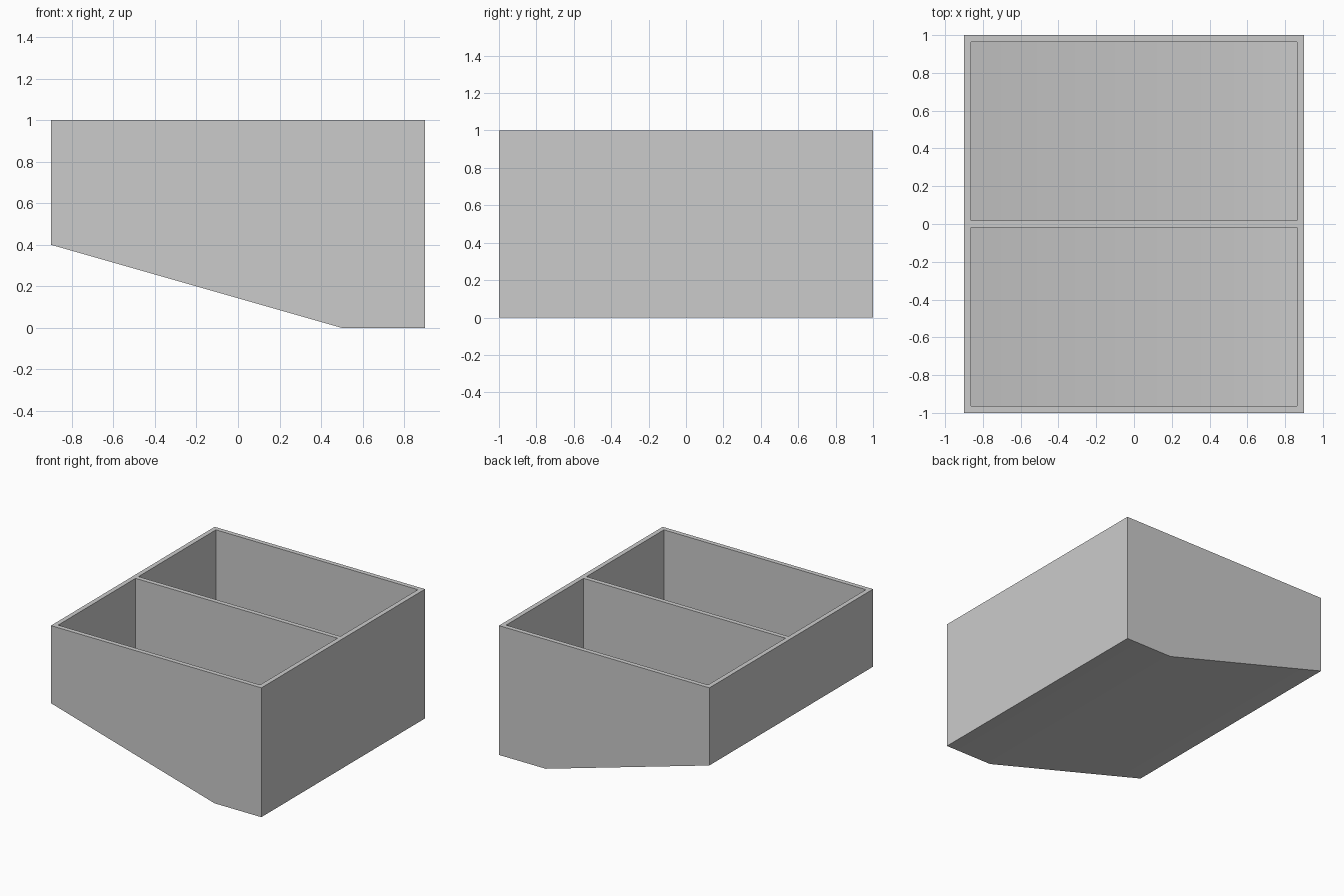
import bpy
import bmesh

if "Cube" in bpy.data.objects:
    bpy.data.objects.remove(bpy.data.objects["Cube"], do_unlink=True)

WALL = 0.036
HALF_X, HALF_Y, TOP = 0.9, 1.0, 1.0
BREAK_X, LOW_SIDE = 0.5, 0.4     # where the floor starts to slope, and its raised edge

grey = bpy.data.materials.new("plain grey")
grey.use_nodes = True
colour = (0.6, 0.6, 0.6, 1)
grey.diffuse_color = colour
grey.node_tree.nodes["Principled BSDF"].inputs["Base Color"].default_value = colour


def floor_height(x):
    """Height of the underside at x."""
    return max(0, LOW_SIDE * (BREAK_X - x) / (BREAK_X + HALF_X))


def prism(name, half_x, lift, top, y0, y1):
    """Extrude the sloped-floor profile along y."""
    profile = [(x, floor_height(x) + lift) for x in (-half_x, BREAK_X, half_x)]
    profile += [(half_x, top), (-half_x, top)]
    bm = bmesh.new()
    face = bm.faces.new([bm.verts.new((x, y0, z)) for x, z in profile])
    new = bmesh.ops.extrude_face_region(bm, geom=[face])["geom"]
    bmesh.ops.translate(bm, vec=(0, y1 - y0, 0),
                        verts=[v for v in new if isinstance(v, bmesh.types.BMVert)])
    bmesh.ops.recalc_face_normals(bm, faces=bm.faces)
    mesh = bpy.data.meshes.new(name)
    bm.to_mesh(mesh)
    bm.free()
    mesh.materials.append(grey)
    obj = bpy.data.objects.new(name, mesh)
    bpy.context.collection.objects.link(obj)
    return obj


# Outer body of the bin
bin_body = prism("divided_bin", HALF_X, 0, TOP, -HALF_Y, HALF_Y)
bpy.context.view_layer.objects.active = bin_body

# Two open compartments, leaving the walls and the central divider
for side in (-1, 1):
    ends = sorted((side * WALL / 2, side * (HALF_Y - WALL)))
    cutter = prism("compartment_cutter", HALF_X - WALL, WALL, TOP + 0.2, *ends)
    cutter.hide_render = True
    cut = bin_body.modifiers.new("compartment", "BOOLEAN")
    cut.operation = "DIFFERENCE"
    cut.solver = "EXACT"
    cut.object = cutter
    bpy.ops.object.modifier_apply(modifier=cut.name)
    bpy.data.objects.remove(cutter, do_unlink=True)

# Soft shading across the shallow floor bend, sharp elsewhere
bpy.ops.object.select_all(action="DESELECT")
bin_body.select_set(True)
bpy.ops.object.shade_smooth_by_angle()
